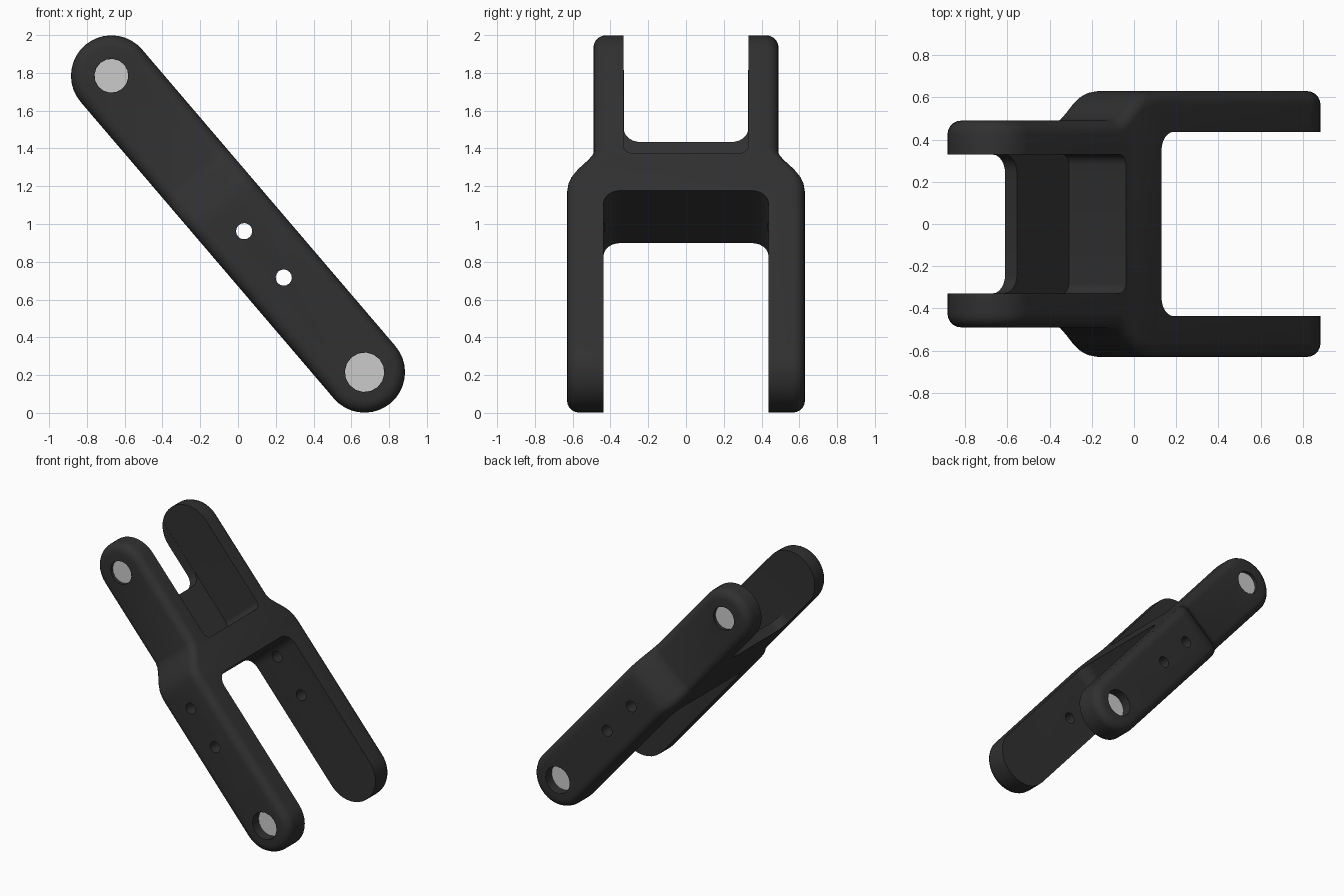
import bpy, bmesh
from math import sin, cos, pi, radians
from mathutils import Matrix

if "Cube" in bpy.data.objects:
    bpy.data.objects.remove(bpy.data.objects["Cube"])

# The link is modelled lying along local X (side faces on +-Y), then tilted.
HALF, R, EDGE = 1.032, 0.214, 0.065
TILT = Matrix.Translation((0, 0, 1)) @ Matrix.Rotation(radians(49.5), 4, 'Y')

dark = bpy.data.materials.new("black_coating")
dark.diffuse_color = (0.03, 0.03, 0.03, 1)
dark.use_nodes = True
dark.node_tree.nodes["Principled BSDF"].inputs["Base Color"].default_value = dark.diffuse_color


def make_object(name, bm):
    bmesh.ops.recalc_face_normals(bm, faces=bm.faces)
    mesh = bpy.data.meshes.new(name)
    bm.to_mesh(mesh)
    bm.free()
    ob = bpy.data.objects.new(name, mesh)
    bpy.context.collection.objects.link(ob)
    return ob


def cylinder(name, x, y, r, depth, sides=16):
    bm = bmesh.new()
    m = Matrix.Translation((x, y, 0)) @ Matrix.Rotation(pi / 2, 4, 'X')
    bmesh.ops.create_cone(bm, cap_ends=True, segments=sides, radius1=r,
                          radius2=r, depth=depth, matrix=m)
    return make_object(name, bm)


def slot(name, x_wall, x_open, half_y, r, z0, z1):
    """Slot cutter: rectangle in plan with two rounded inner corners."""
    d = 1 if x_open > x_wall else -1
    arc = [(x_wall + d * r * (1 - sin(a)), half_y - r * (1 - cos(a)))
           for a in [i * pi / 12 for i in range(7)]]
    half = [(x_open, half_y)] + arc
    pts = half + [(x, -y) for x, y in reversed(half)]
    bm = bmesh.new()
    face = bm.faces.new([bm.verts.new((x, y, z0)) for x, y in pts])
    ext = bmesh.ops.extrude_face_region(bm, geom=[face])
    top = [v for v in ext["geom"] if isinstance(v, bmesh.types.BMVert)]
    bmesh.ops.translate(bm, verts=top, vec=(0, 0, z1 - z0))
    return make_object(name, bm)


def cut(ob, cutter):
    cutter.hide_render = True
    mod = ob.modifiers.new("cut", 'BOOLEAN')
    mod.operation, mod.solver, mod.object = 'DIFFERENCE', 'EXACT', cutter
    bpy.context.view_layer.objects.active = ob
    bpy.ops.object.modifier_apply(modifier=mod.name)
    bpy.data.objects.remove(cutter)


# Stations along the length: arc centre, direction, half width of the body
shoulder = [(-0.36, .49), (-0.325, .502), (-0.28, .535), (-0.22, .585),
            (-0.18, .61), (-0.14, .624), (-0.09, .63)]
N = 9
stations = [(-HALF, -cos(i * pi / 2 / N), sin(i * pi / 2 / N), .49) for i in range(N + 1)]
stations += [(s, 0, 1, y) for s, y in shoulder]
stations += [(HALF, sin(i * pi / 2 / N), cos(i * pi / 2 / N), .63) for i in range(N + 1)]
m = len(stations)

# Body: stacked outlines with rounded outer rims
angles = [i * pi / 10 for i in range(6)]
layers = [(-1, a) for a in reversed(angles)] + [(1, a) for a in angles]
bm = bmesh.new()
loops = []
for side, a in layers:
    rad = R - EDGE * (1 - cos(a))

    def vert(st, flip):
        c, dx, dz, y = st
        return bm.verts.new((c + rad * dx, side * (y - EDGE * (1 - sin(a))), flip * rad * dz))
    loops.append([vert(st, 1) for st in stations]
                 + [vert(st, -1) for st in reversed(stations[1:-1])])
n = len(loops[0])
for lo, hi in zip(loops, loops[1:]):
    for i in range(n):
        j = (i + 1) % n
        bm.faces.new((lo[i], lo[j], hi[j], hi[i]))
for lp in (loops[0], loops[-1]):
    for i in range(m - 1):
        ring = [lp[i], lp[i + 1], lp[(n - i - 1) % n], lp[(n - i) % n]]
        bm.faces.new(list(dict.fromkeys(ring)))
body = make_object("link_body", bm)

# Fork slots: lower through slot, upper pocket with thin floor, upper through slot
cut(body, slot("lower_slot", -0.05, 1.6, 0.437, 0.09, -0.5, 0.5))
cut(body, slot("upper_pocket", -0.31, -1.6, 0.33, 0.05, -0.14, 0.5))
cut(body, slot("upper_slot", -0.69, -1.5, 0.329, 0.09, -0.5, 0.4))

# Small through holes in the lower arms
for x in (0.05, 0.373):
    cut(body, cylinder("small_hole", x, 0, 0.043, 2))

# Blind pivot holes with grey pin faces at the bottom
pins = []
for label, x, y, r, depth in (("upper", -HALF, .49, .09, .03),
                              ("lower", HALF, .63, .105, .08)):
    for side in (-1, 1):
        cut(body, cylinder("pivot_hole", x, side * y, r, 2 * depth))
        pins.append(cylinder(label + "_pin", x, side * (y - depth), r * .995, 0.01))

body.data.materials.clear()
body.data.materials.append(dark)
for ob in [body] + pins:
    ob.data.transform(TILT)
    bpy.ops.object.select_all(action='DESELECT')
    ob.select_set(True)
    bpy.context.view_layer.objects.active = ob
    bpy.ops.object.shade_smooth_by_angle(angle=radians(30))
